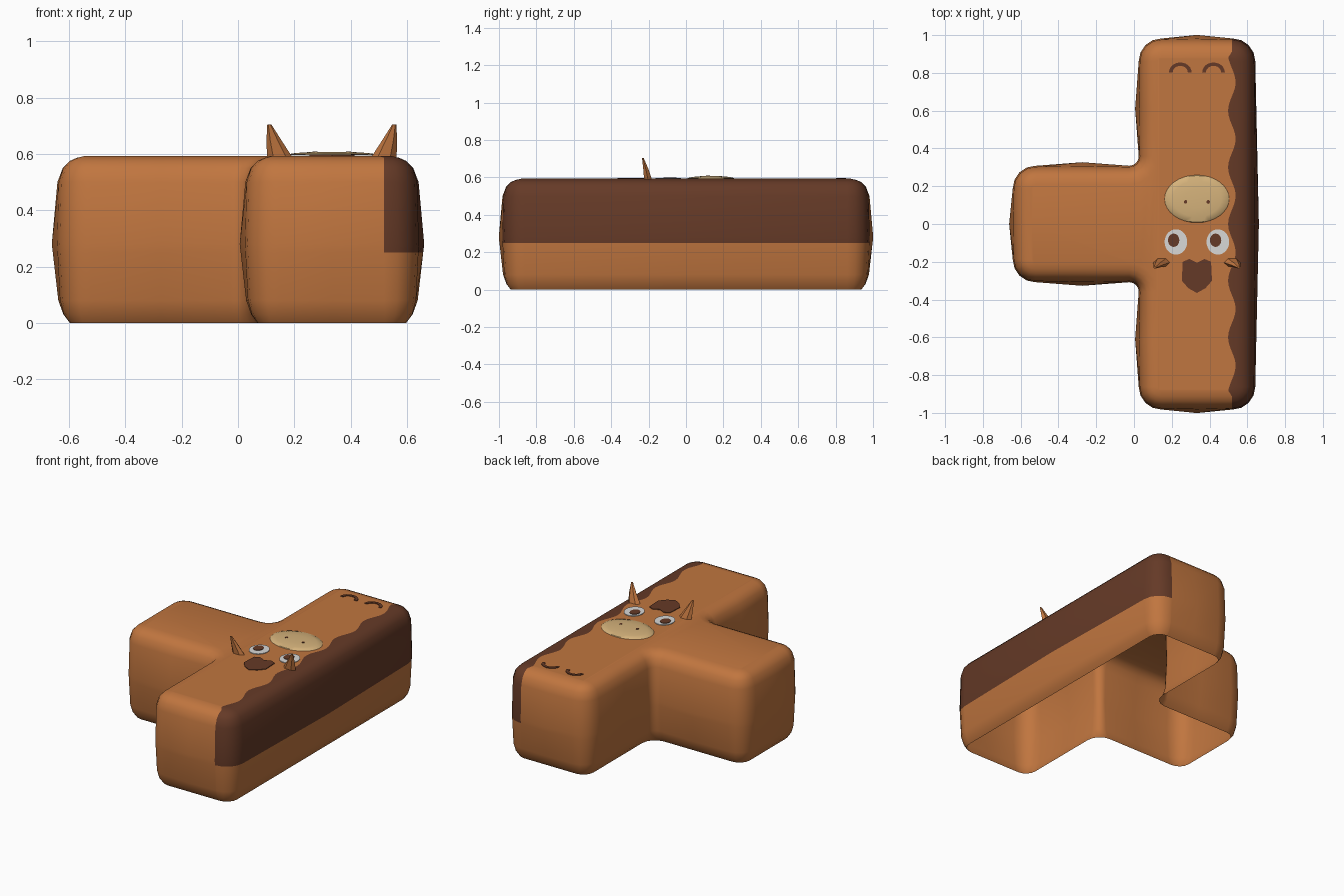
import bpy, bmesh, math
from mathutils import Vector

if "Cube" in bpy.data.objects:
    bpy.data.objects.remove(bpy.data.objects["Cube"])

def material(name, rgb):
    m = bpy.data.materials.new(name)
    m.diffuse_color = (*rgb, 1)
    m.use_nodes = True
    m.node_tree.nodes["Principled BSDF"].inputs["Base Color"].default_value = m.diffuse_color
    return m

ORANGE = material("orange_brown", (0.53, 0.18, 0.05))
DARK = material("dark_brown", (0.13, 0.042, 0.02))
WHITE = material("off_white", (0.69, 0.69, 0.68))
TAN = material("tan", (0.67, 0.45, 0.2))
AXIS = 0.333          # centre line of the face

def finish(name, bm, mats, angle=40):
    me = bpy.data.meshes.new(name)
    bm.to_mesh(me)
    bm.free()
    for m in mats:
        me.materials.append(m)
    ob = bpy.data.objects.new(name, me)
    bpy.context.collection.objects.link(ob)
    bpy.ops.object.select_all(action='DESELECT')
    ob.select_set(True)
    bpy.context.view_layer.objects.active = ob
    bpy.ops.object.shade_smooth_by_angle(angle=math.radians(angle))
    return ob

def loft(rings):
    """Stack counter-clockwise rings of points and close the top."""
    bm = bmesh.new()
    vs = [[bm.verts.new(p) for p in ring] for ring in rings]
    for a, b in zip(vs, vs[1:]):
        n = len(a)
        for i in range(n):
            j = (i + 1) % n
            bm.faces.new((a[i], a[j], b[j], b[i]))
    bm.faces.new(vs[-1])
    bm.normal_update()
    return bm

def ellipse(cx, cy, rx, ry, z, n=32):
    return [(cx + rx * math.cos(2 * math.pi * i / n),
             cy + ry * math.sin(2 * math.pi * i / n), z) for i in range(n)]

def plate(name, pts, top, mat):
    rings = [[(p[0], p[1], z) for p in pts] for z in (top - 0.006, top)]
    return finish(name, loft(rings), [mat])

# T-shaped body: rounded outline, inset by d, edge middles bulged by b
CORNERS = [(-.642, -.308), (.025, -.308), (.025, -.982), (.642, -.982),
           (.642, .982), (.025, .982), (.025, .308), (-.642, .308)]

def outline(z, d, b, seg=4):
    pts, n = [], len(CORNERS)
    arcs, normals = [], []
    for i in range(n):
        p0, p, p2 = (Vector(CORNERS[k % n]) for k in (i - 1, i, i + 1))
        e1, e2 = (p - p0).normalized(), (p2 - p).normalized()
        n1, n2 = Vector((e1.y, -e1.x)), Vector((e2.y, -e2.x))
        s = 1 if e1.cross(e2) > 0 else -1
        r = 0.12 if s > 0 else 0.05
        c = p - s * r * (n1 + n2)
        arc = []
        for k in range(seg + 1):
            t = math.pi / 2 * k / seg
            arc.append(c + s * (r - s * d) * (n1 * math.cos(t) + n2 * math.sin(t)))
        arcs.append(arc)
        normals.append(n2)
    for i in range(n):
        mid = (arcs[i][-1] + arcs[(i + 1) % n][0]) / 2 + normals[i] * b
        pts += arcs[i] + [mid]
    return [(p.x, p.y, z) for p in pts]

TOP = 0.593
body = loft([outline(*r) for r in (
    (0, .045, 0), (.03, .024, .002), (.08, .010, .006), (.28, 0, .019),
    (.50, .006, .005), (.55, .022, .002), (.575, .045, 0),
    (.586, .070, 0), (TOP, .10, 0))])

def cut(faces, co, no):
    geom = set(faces)
    for f in faces:
        geom.update(f.edges)
        geom.update(f.verts)
    bmesh.ops.bisect_plane(body, geom=list(geom), dist=1e-5, plane_co=co, plane_no=no)

# Dark back strip: cut along its edges, then wave the edge on the top
STRIP = 0.518
cut(body.faces[:], (STRIP, 0, 0), (1, 0, 0))
cut(body.faces[:], (0, 0, 0.25), (0, 0, 1))
is_top = lambda f: all(v.co.z > TOP - 1e-4 for v in f.verts)
cut([f for f in body.faces if is_top(f)], (.135, 0, 0), (1, 0, 0))
for i in range(-35, 36):
    cut([f for f in body.faces if is_top(f) and f.calc_center_bounds().x > .136],
        (0, i * 0.025, 0), (0, 1, 0))
for f in body.faces:
    c = f.calc_center_bounds()
    f.material_index = int(c.x > STRIP and c.z > 0.25)
for v in body.verts:
    if abs(v.co.x - STRIP) < 1e-4 and v.co.z > TOP - 1e-4:
        v.co.x -= 0.02 * math.cos(2 * math.pi * v.co.y / 0.3)
finish("body", body, [ORANGE, DARK], 50)

# Snout: low dome
finish("snout", loft([ellipse(AXIS, .133, .172 * s, .127 * s, z)
       for s, z in ((1, .592), (.97, .597), (.75, .603), (.4, .607))]), [TAN])

# Forehead patch
heart = [(0, -.205), (-.04, -.185), (-.075, -.2), (-.08, -.3), (-.045, -.34),
         (0, -.365), (.045, -.34), (.08, -.3), (.075, -.2), (.04, -.185)]
plate("forehead_patch", [(AXIS + x, y) for x, y in heart], .597, DARK)

# Mirrored pairs: eyes, nostrils, tail-end arches and horns
for side, s in (("left", -1), ("right", 1)):
    ex = AXIS + s * .111
    plate(side + "_eye", ellipse(ex, -.095, .06, .067, 0), .597, WHITE)
    plate(side + "_pupil", ellipse(ex - .012, -.086, .03, .035, 0), .600, DARK)
    plate(side + "_nostril", ellipse(AXIS + s * .06, .117, .009, .010, 0, 12), .609, DARK)

    ax = AXIS + s * .088
    angles = [math.pi * k / 12 for k in range(13)]
    arch = [(ax + .06 * math.cos(t), .803 + .052 * math.sin(t)) for t in angles]
    arch += [(ax + .04 * math.cos(t), .803 + .034 * math.sin(t)) for t in reversed(angles)]
    plate(side + "_arch", arch, .597, DARK)

    finish(side + "_horn", loft([
        ellipse(AXIS + s * .185, -.203, .045, .024, .588, 6),
        ellipse(AXIS + s * .206, -.216, .026, .015, .65, 6),
        ellipse(AXIS + s * .222, -.231, .007, .005, .705, 6)]), [ORANGE])
